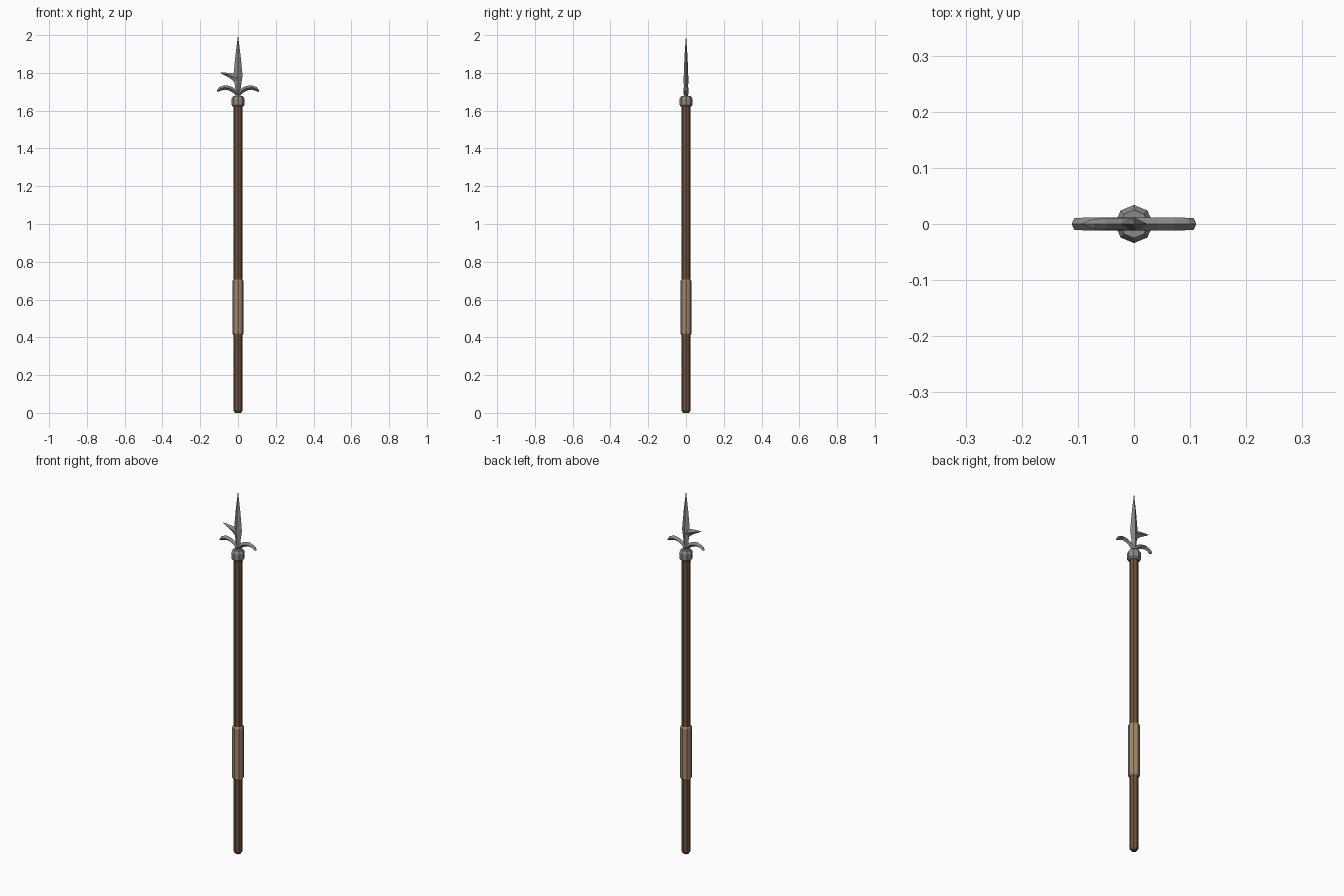
import bpy, bmesh, math
from mathutils import Vector

if "Cube" in bpy.data.objects:
    bpy.data.objects.remove(bpy.data.objects["Cube"])


def material(name, rgb):
    m = bpy.data.materials.new(name)
    m.diffuse_color = (*rgb, 1)
    m.use_nodes = True
    m.node_tree.nodes["Principled BSDF"].inputs["Base Color"].default_value = m.diffuse_color
    return m


wood = material("brown wood", (0.16, 0.085, 0.045))
leather = material("tan wrap", (0.36, 0.25, 0.15))
steel = material("grey steel", (0.26, 0.25, 0.235))


def loft(name, rings, mat):
    """Skin a list of equal-length rings; one-point rings become tips."""
    bm = bmesh.new()
    rows = [[bm.verts.new(p) for p in r] for r in rings]
    for a, b in zip(rows, rows[1:]):
        n = max(len(a), len(b))
        for i in range(n):
            j = (i + 1) % n
            face = []
            for v in (a[i % len(a)], a[j % len(a)], b[j % len(b)], b[i % len(b)]):
                if v not in face:
                    face.append(v)
            bm.faces.new(face)
    for r in (rows[0], rows[-1]):
        if len(r) > 2:
            bm.faces.new(r)
    bmesh.ops.recalc_face_normals(bm, faces=bm.faces)
    me = bpy.data.meshes.new(name)
    bm.to_mesh(me)
    bm.free()
    me.materials.append(mat)
    ob = bpy.data.objects.new(name, me)
    bpy.context.collection.objects.link(ob)
    return ob


def octagon_lathe(name, profile, mat):
    rings = [[(r * math.cos(i * math.pi / 4), r * math.sin(i * math.pi / 4), z)
              for i in range(8)] for r, z in profile]
    return loft(name, rings, mat)


# Pole, grip wrap and collar: eight-sided with chamfered ends
octagon_lathe("shaft", [(0.015, 0), (0.023, 0.012), (0.023, 1.64)], wood)
octagon_lathe("grip_wrap", [(0.024, 0.412), (0.030, 0.42), (0.030, 0.698), (0.024, 0.706)], leather)
octagon_lathe("collar", [(0.027, 1.622), (0.034, 1.63), (0.034, 1.664), (0.025, 1.678)], steel)

# Spear blade: diamond section
blade = [(0.016, 0.012, 1.665), (0.012, 0.011, 1.70), (0.018, 0.012, 1.745),
         (0.024, 0.012, 1.785), (0.014, 0.008, 1.89)]
rings = [[(w, 0, z), (0, t, z), (-w, 0, z), (0, -t, z)] for w, t, z in blade]
loft("blade", rings + [[(0, 0, 2.0)]], steel)


def rib(name, path, mat):
    """Diamond section swept along (x, z, half height, half thickness) points."""
    rings = []
    for i, (x, z, h, t) in enumerate(path):
        a, b = path[max(i - 1, 0)], path[min(i + 1, len(path) - 1)]
        d = Vector((b[0] - a[0], 0, b[1] - a[1])).normalized()
        up = Vector((-d.z, 0, d.x)) * h
        c, y = Vector((x, 0, z)), Vector((0, t, 0))
        rings.append([c + up, c + y, c - up, c - y] if h else [c])
    return loft(name, rings, mat)


# Curved side wings, mirrored
for side, label in ((1, "right"), (-1, "left")):
    rib("wing_" + label, [(side * x, z, h, t) for x, z, h, t in (
        (0, 1.685, 0.012, 0.012), (0.022, 1.706, 0.012, 0.012), (0.045, 1.719, 0.012, 0.012),
        (0.072, 1.723, 0.012, 0.012), (0.095, 1.715, 0.010, 0.011), (0.106, 1.705, 0.006, 0.011),
        (0.111, 1.700, 0, 0))], steel)

# Single back spike on the left of the blade
rib("spike", [(0, 1.768, 0.026, 0.011), (-0.025, 1.780, 0.018, 0.011),
              (-0.050, 1.789, 0.011, 0.010), (-0.072, 1.795, 0.007, 0.009),
              (-0.095, 1.802, 0, 0)], steel)
